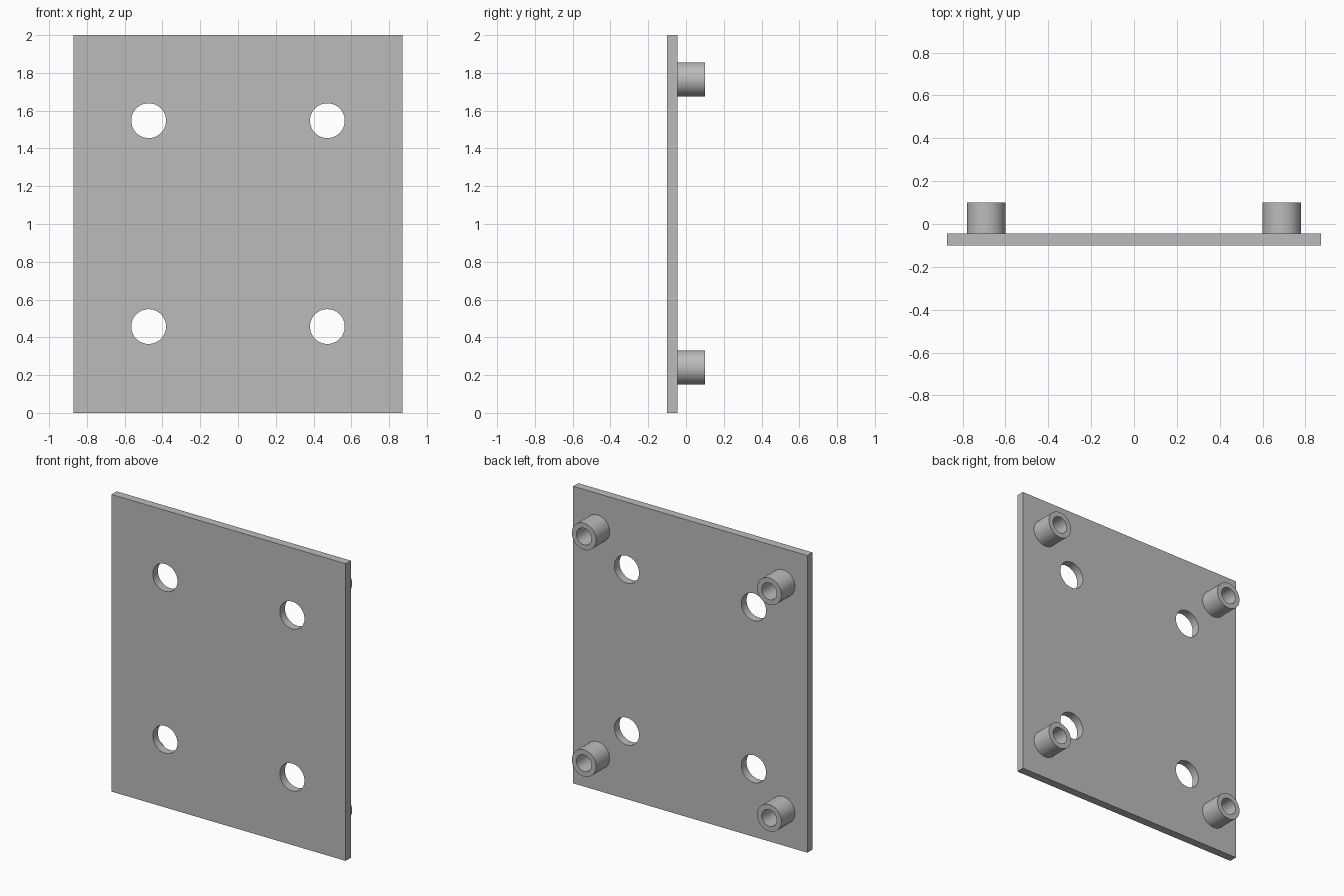
import bpy
import bmesh
from math import pi
from mathutils import Matrix, Vector

cube = bpy.data.objects.get("Cube")
if cube:
    bpy.data.objects.remove(cube, do_unlink=True)

HALF_W, HEIGHT = 0.872, 2.0
FRONT, BACK, TIP = -0.1, -0.045, 0.1
HOLE_X, HOLE_Z, HOLE_R = 0.473, (0.457, 1.547), 0.092
BOSS_X, BOSS_Z = 0.69, (0.24, 1.766)
BOSS_R, BORE_R = 0.09, 0.056
SEGMENTS = 64

grey = bpy.data.materials.new("plain grey")
grey.use_nodes = True
colour = (0.5, 0.5, 0.5, 1)
grey.diffuse_color = colour
grey.node_tree.nodes["Principled BSDF"].inputs["Base Color"].default_value = colour


def make_object(name, bm):
    bmesh.ops.recalc_face_normals(bm, faces=bm.faces)
    mesh = bpy.data.meshes.new(name)
    bm.to_mesh(mesh)
    bm.free()
    mesh.materials.append(grey)
    obj = bpy.data.objects.new(name, mesh)
    bpy.context.collection.objects.link(obj)
    return obj


def smooth(obj):
    bpy.ops.object.select_all(action="DESELECT")
    obj.select_set(True)
    bpy.context.view_layer.objects.active = obj
    bpy.ops.object.shade_smooth_by_angle(angle=pi / 6)


# Flat plate
bm = bmesh.new()
size = Matrix.Diagonal((2 * HALF_W, BACK - FRONT, HEIGHT, 1))
place = Matrix.Translation((0, (FRONT + BACK) / 2, HEIGHT / 2))
bmesh.ops.create_cube(bm, size=1, matrix=place @ size)
plate = make_object("plate", bm)

# Four round through holes
bm = bmesh.new()
for x in (-HOLE_X, HOLE_X):
    for z in HOLE_Z:
        at = Matrix.Translation((x, FRONT, z)) @ Matrix.Rotation(pi / 2, 4, "X")
        bmesh.ops.create_cone(bm, cap_ends=True, segments=SEGMENTS,
                              radius1=HOLE_R, radius2=HOLE_R, depth=0.4, matrix=at)
cutter = make_object("hole_cutter", bm)
cutter.hide_render = True
cut = plate.modifiers.new("holes", "BOOLEAN")
cut.operation = "DIFFERENCE"
cut.solver = "EXACT"
cut.object = cutter
bpy.context.view_layer.objects.active = plate
bpy.ops.object.modifier_apply(modifier=cut.name)
bpy.data.objects.remove(cutter, do_unlink=True)
smooth(plate)


# Hollow bosses on the back, with the plate closing each bore
def make_boss(name, x, z):
    bm = bmesh.new()
    profile = [(BORE_R, BACK), (BORE_R, TIP), (BOSS_R, TIP), (BOSS_R, BACK)]
    verts = [bm.verts.new((x + r, y, z)) for r, y in profile]
    edges = [bm.edges.new(pair) for pair in zip(verts, verts[1:])]
    bmesh.ops.spin(bm, geom=verts + edges, cent=Vector((x, 0, z)), axis=(0, 1, 0),
                   angle=2 * pi, steps=SEGMENTS, use_duplicate=False)
    bmesh.ops.remove_doubles(bm, verts=bm.verts, dist=0.0001)
    # Hidden ring against the plate makes the boss a closed solid
    bmesh.ops.bridge_loops(bm, edges=[e for e in bm.edges if e.is_boundary])
    smooth(make_object(name, bm))


for side, x in (("right", -BOSS_X), ("left", BOSS_X)):
    for level, z in zip(("lower", "upper"), BOSS_Z):
        make_boss(f"{level}_{side}_boss", x, z)
